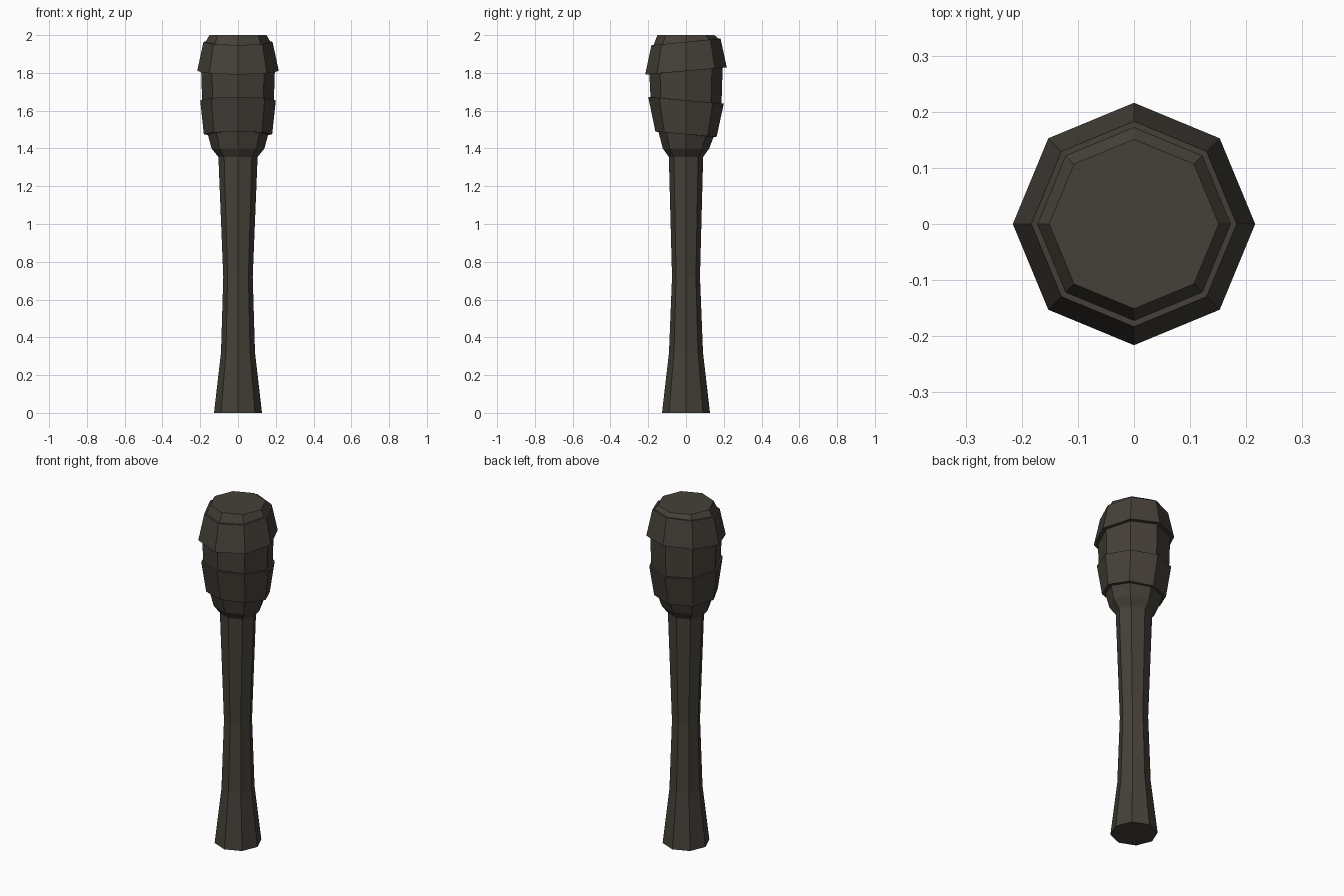
import bpy, bmesh, math

if "Cube" in bpy.data.objects:
    bpy.data.objects.remove(bpy.data.objects["Cube"])

SIDES = 8

wood = bpy.data.materials.new("dark weathered brown")
wood.diffuse_color = (0.060, 0.051, 0.040, 1)
wood.use_nodes = True
wood.node_tree.nodes["Principled BSDF"].inputs["Base Color"].default_value = wood.diffuse_color


def loft(name, rings, cap_bottom=False, cap_top=False):
    """Skin octagonal rings given as (x radius, y radius, z, tilt toward back)."""
    bm = bmesh.new()
    loops = []
    for rx, ry, z, tilt in rings:
        loop = []
        for i in range(SIDES):
            a = 2 * math.pi * i / SIDES
            c, s = math.cos(a), math.sin(a)
            loop.append(bm.verts.new((rx * c, ry * s, z + tilt * s)))
        loops.append(loop)
    for low, high in zip(loops, loops[1:]):
        for i in range(SIDES):
            j = (i + 1) % SIDES
            bm.faces.new((low[i], low[j], high[j], high[i]))
    if cap_bottom:
        bm.faces.new(loops[0][::-1])
    if cap_top:
        bm.faces.new(loops[-1])
    me = bpy.data.meshes.new(name)
    bm.to_mesh(me)
    bm.free()
    me.materials.append(wood)
    ob = bpy.data.objects.new(name, me)
    bpy.context.collection.objects.link(ob)
    return ob


# waisted handle
loft("handle", [
    (0.127, 0.127, 0.00, 0),
    (0.090, 0.090, 0.32, 0),
    (0.078, 0.074, 0.72, 0),
    (0.104, 0.091, 1.36, 0),
], cap_bottom=True)

# head with two flared, tilted bands
loft("club_head", [
    (0.104, 0.091, 1.355, 0),
    (0.140, 0.123, 1.40, 0),
    (0.160, 0.146, 1.475, -0.014),
    (0.181, 0.162, 1.475, -0.014),   # lower band
    (0.200, 0.200, 1.655, -0.018),
    (0.190, 0.188, 1.655, -0.018),
    (0.195, 0.194, 1.81, 0.018),
    (0.216, 0.216, 1.81, 0.019),     # upper band
    (0.183, 0.183, 1.964, 0.017),
    (0.172, 0.172, 1.964, 0.017),
    (0.151, 0.151, 2.00, 0),
], cap_top=True)
